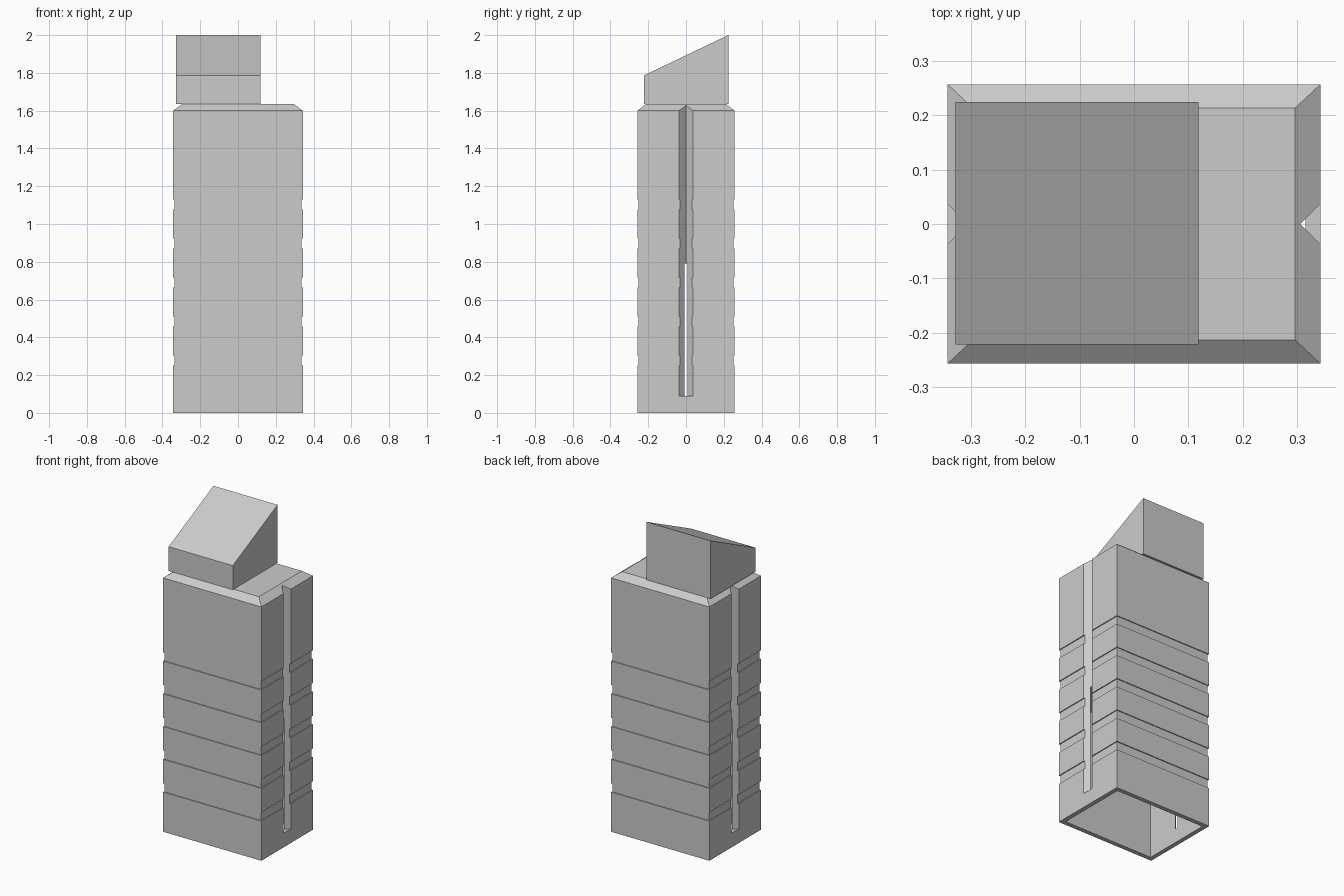
import bpy, bmesh

cube = bpy.data.objects.get("Cube")
if cube:
    bpy.data.objects.remove(cube)

grey = bpy.data.materials.new("plain grey")
grey.use_nodes = True
GREY = (0.6, 0.6, 0.6, 1)
grey.diffuse_color = GREY
grey.node_tree.nodes["Principled BSDF"].inputs["Base Color"].default_value = GREY


def loft(name, rings):
    """Closed solid through a stack of matching vertex rings."""
    bm = bmesh.new()
    loops = [[bm.verts.new(p) for p in ring] for ring in rings]
    n = len(loops[0])
    for a, b in zip(loops, loops[1:]):
        for i in range(n):
            j = (i + 1) % n
            bm.faces.new((a[i], a[j], b[j], b[i]))
    bm.faces.new(loops[0][::-1])
    bm.faces.new(loops[-1])
    bmesh.ops.recalc_face_normals(bm, faces=bm.faces)
    mesh = bpy.data.meshes.new(name)
    bm.to_mesh(mesh)
    bm.free()
    mesh.materials.append(grey)
    obj = bpy.data.objects.new(name, mesh)
    bpy.context.collection.objects.link(obj)
    return obj


def rect(hx, hy, z):
    return [(-hx, -hy, z), (hx, -hy, z), (hx, hy, z), (-hx, hy, z)]


def carve(target, cutter):
    cutter.hide_render = True
    mod = target.modifiers.new("carve", "BOOLEAN")
    mod.operation, mod.solver, mod.object = "DIFFERENCE", "EXACT", cutter
    bpy.context.view_layer.objects.active = target
    bpy.ops.object.modifier_apply(modifier=mod.name)
    bpy.data.objects.remove(cutter)


# Tower body: straight walls with five shallow recessed bands and a chamfered top
HX, HY, STEP = 0.343, 0.257, 0.006
rings = [rect(HX, HY, 0)]
for k in range(5):
    low = 0.25 + 0.2065 * k
    high = low + 0.055
    rings += [rect(HX, HY, low), rect(HX - STEP, HY - STEP, low),
              rect(HX - STEP, HY - STEP, high), rect(HX, HY, high)]
rings += [rect(HX, HY, 1.6), rect(0.296, 0.213, 1.635)]
body = loft("tower_body", rings)

# Hollow open underside
carve(body, loft("cavity_cutter", [rect(0.315, 0.229, -0.1), rect(0.315, 0.229, 0.79)]))

# V-shaped channel down each side, breaking through into the hollow
for side in (1, -1):
    tip, out, w = 0.306 * side, 0.406 * side, 0.1
    carve(body, loft("channel_cutter", [
        [(tip, 0, z), (out, -w, z), (out, w, z)] for z in (0.09, 1.8)]))

# Slant-topped head block
X0, X1, Y0, Y1 = -0.328, 0.119, -0.222, 0.224
corners = [(X0, Y0), (X1, Y0), (X1, Y1), (X0, Y1)]
loft("head_block", [
    [(x, y, 1.635) for x, y in corners],
    [(x, y, 1.787 if y < 0 else 2.0) for x, y in corners]])
